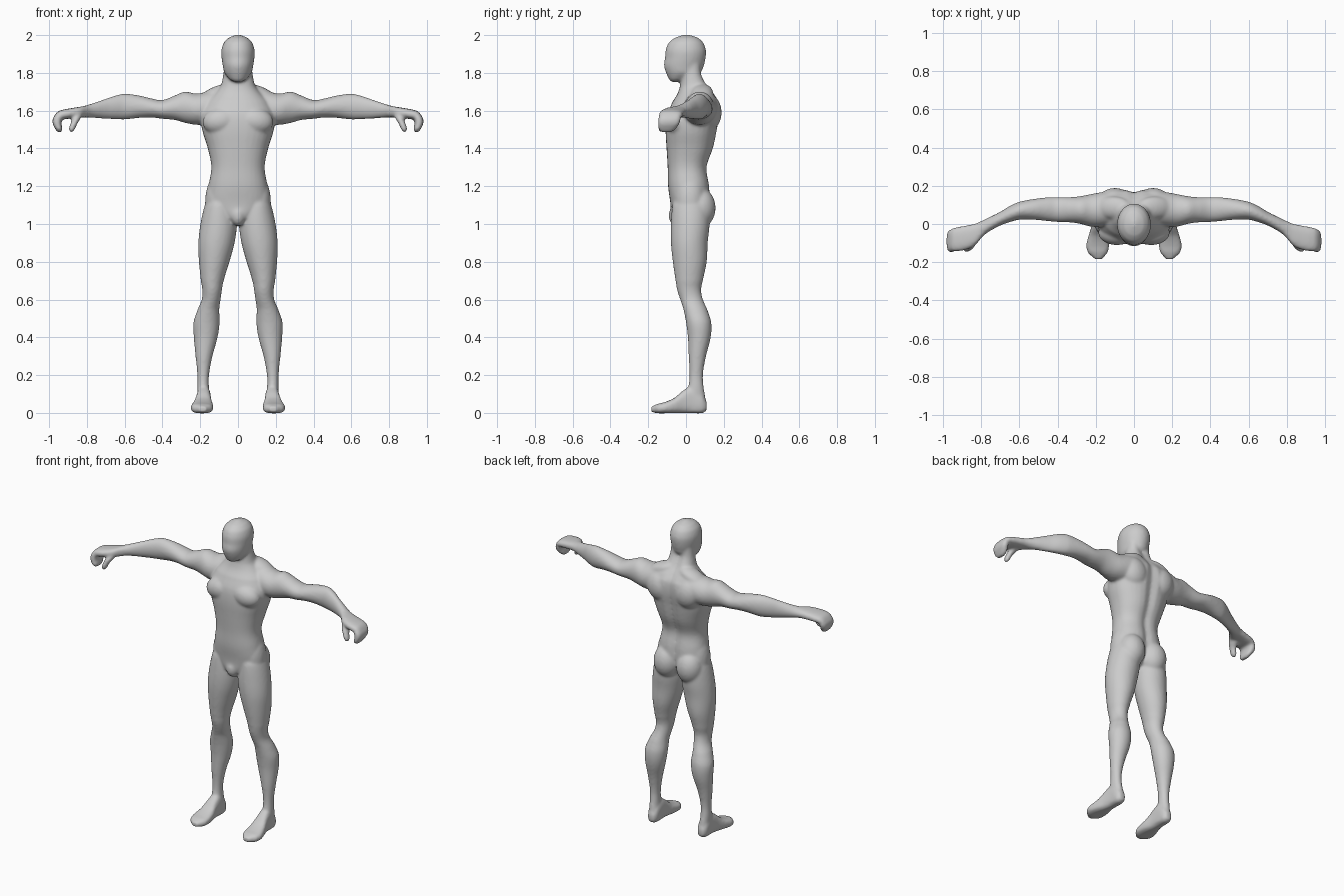
import bpy, bmesh, math
from mathutils import Matrix, Vector

bm = bmesh.new()


def smooth_rows(rows, steps=4):
    """Catmull-Rom interpolation between section rows."""
    out = []
    for i in range(len(rows) - 1):
        p0, p1, p2, p3 = (rows[max(i - 1, 0)], rows[i], rows[i + 1],
                          rows[min(i + 2, len(rows) - 1)])
        for k in range(steps):
            t = k / steps
            row = [0.5 * (2 * b + (c - a) * t + (2 * a - 5 * b + 4 * c - d) * t * t
                          + (3 * b - a - 3 * c + d) * t ** 3)
                   for a, b, c, d in zip(p0, p1, p2, p3)]
            row[0] = p1[0] + (p2[0] - p1[0]) * t
            out.append(row)
    return out + [list(rows[-1])]


def loft(axis, rows, side=1, power=2.0, groove=0.0, n=32):
    """Rows: position on axis, then min/max on each of the two other axes."""
    b, c = [i for i in range(3) if i != axis]
    rings = []
    for t, b0, b1, c0, c1 in smooth_rows(rows):
        ring = []
        for k in range(n):
            a = 2 * math.pi * k / n
            u, v = [math.copysign(abs(f) ** (2 / power), f) for f in (math.cos(a), math.sin(a))]
            p = Vector((0, 0, 0))
            p[axis] = t
            p[b] = (b0 + b1) / 2 + u * (b1 - b0) / 2
            p[c] = (c0 + c1) / 2 + v * (c1 - c0) / 2
            if v > 0:
                p[c] -= groove * math.exp(-(p[b] / 0.03) ** 2)
            p.x *= side
            ring.append(bm.verts.new(p))
        rings.append(ring)
    for r, s in zip(rings, rings[1:]):
        for k in range(n):
            bm.faces.new((r[k], r[(k + 1) % n], s[(k + 1) % n], s[k]))
    bm.faces.new(rings[0])
    bm.faces.new(rings[-1])


def muscle(centre, radii, side=1, tilt=0.0):
    m = (Matrix.Translation((centre[0] * side, centre[1], centre[2]))
         @ Matrix.Rotation(tilt * side, 4, 'Y') @ Matrix.Diagonal((*radii, 1)))
    bmesh.ops.create_uvsphere(bm, u_segments=24, v_segments=16, radius=1, matrix=m)


def centred(rows):
    return [(z, -w, w, y0, y1) for z, w, y0, y1 in rows]


# torso and base of the neck
loft(2, centred([
    (0.995, .02, -.05, .05), (1.03, .07, -.08, .10), (1.10, .16, -.082, .128),
    (1.20, .156, -.095, .128), (1.30, .141, -.097, .115), (1.40, .16, -.103, .148),
    (1.50, .19, -.108, .168), (1.58, .195, -.10, .182), (1.65, .165, -.07, .178),
    (1.69, .125, -.045, .152), (1.73, .092, -.032, .12), (1.79, .078, -.025, .09),
    (1.86, .072, -.02, .085)]), power=2.3, groove=.018)

# head
loft(2, centred([
    (1.752, .022, -.078, -.035), (1.765, .045, -.09, 0), (1.80, .072, -.106, .075),
    (1.84, .081, -.117, .095), (1.88, .087, -.111, .104), (1.92, .088, -.108, .106),
    (1.96, .076, -.092, .092), (1.985, .052, -.062, .066), (1.998, .022, -.028, .032),
    (2.003, .006, -.01, .012)]))

for s in (1, -1):
    # leg
    loft(2, [
        (1.16, .03, .14, -.05, .09), (1.10, .02, .176, -.072, .12), (1.0, .006, .199, -.08, .125),
        (.90, .018, .21, -.08, .115), (.80, .045, .207, -.07, .11), (.70, .075, .197, -.056, .09),
        (.65, .085, .189, -.047, .08), (.60, .092, .192, -.031, .09), (.55, .099, .213, -.014, .112),
        (.48, .097, .236, .0, .134), (.40, .108, .234, .01, .131), (.30, .135, .225, .014, .106),
        (.20, .153, .215, .018, .09), (.13, .153, .215, .01, .095), (.06, .146, .214, -.02, .106),
        (.01, .147, .213, -.02, .10)], s)
    # foot
    loft(1, [
        (.11, .16, .20, .01, .06), (.085, .146, .214, -.002, .10), (.03, .144, .217, -.002, .14),
        (-.02, .142, .225, -.002, .115), (-.06, .134, .238, -.002, .08),
        (-.11, .13, .25, -.002, .058), (-.15, .138, .242, -.002, .048),
        (-.184, .165, .208, .004, .035)], s, power=2.8)
    # arm and shoulder
    loft(0, [
        (.05, .02, .16, 1.58, 1.72), (.15, -.01, .168, 1.53, 1.705), (.22, -.015, .158, 1.525, 1.69),
        (.28, .0, .146, 1.535, 1.701), (.33, .008, .141, 1.55, 1.682), (.40, .01, .141, 1.557, 1.656),
        (.45, .015, .14, 1.563, 1.663), (.52, .022, .132, 1.562, 1.68), (.60, .023, .117, 1.553, 1.69),
        (.65, .01, .095, 1.554, 1.68), (.70, -.008, .064, 1.557, 1.663), (.76, -.04, .035, 1.561, 1.643),
        (.81, -.075, .012, 1.564, 1.627), (.84, -.085, .0, 1.566, 1.62)], s)
    # palm
    loft(0, [
        (.79, -.065, .01, 1.565, 1.628), (.83, -.11, .002, 1.563, 1.622), (.87, -.132, -.006, 1.56, 1.615),
        (.92, -.143, -.015, 1.555, 1.607), (.95, -.142, -.022, 1.552, 1.598), (.97, -.13, -.035, 1.555, 1.58)],
        s, power=2.6)
    # curled fingers
    loft(2, [
        (1.486, .936, .956, -.13, -.075), (1.50, .929, .966, -.145, -.055),
        (1.53, .935, .981, -.148, -.035), (1.56, .93, .98, -.146, -.028),
        (1.59, .915, .96, -.14, -.03)], s, power=2.8)
    # thumb
    loft(2, [
        (1.487, .873, .89, -.14, -.115), (1.50, .863, .897, -.147, -.107), (1.53, .851, .888, -.145, -.098),
        (1.56, .832, .878, -.135, -.07), (1.59, .82, .87, -.11, -.05)], s)
    # chest, glutes, shoulder blades, neck slope, pelvis sides and nipped calves
    muscle((.09, -.045, 1.545), (.098, .066, .072), s, .15)
    muscle((.082, .075, 1.085), (.083, .082, .105), s)
    muscle((.10, .115, 1.59), (.09, .074, .10), s, .35)
    muscle((.11, .085, 1.69), (.10, .06, .04), s, .38)
    muscle((.105, .02, 1.14), (.068, .08, .14), s, -.12)
# groin
muscle((0, -.05, 1.045), (.04, .042, .055))

bmesh.ops.recalc_face_normals(bm, faces=bm.faces)
mesh = bpy.data.meshes.new("figure")
bm.to_mesh(mesh)
bm.free()
figure = bpy.data.objects.new("figure", mesh)
bpy.context.collection.objects.link(figure)

# fuse all parts into one smooth skin
remesh = figure.modifiers.new("fuse", 'REMESH')
remesh.mode = 'VOXEL'
remesh.voxel_size = 0.008
remesh.use_smooth_shade = True
soften = figure.modifiers.new("soften", 'SMOOTH')
soften.factor = 0.5
soften.iterations = 8
